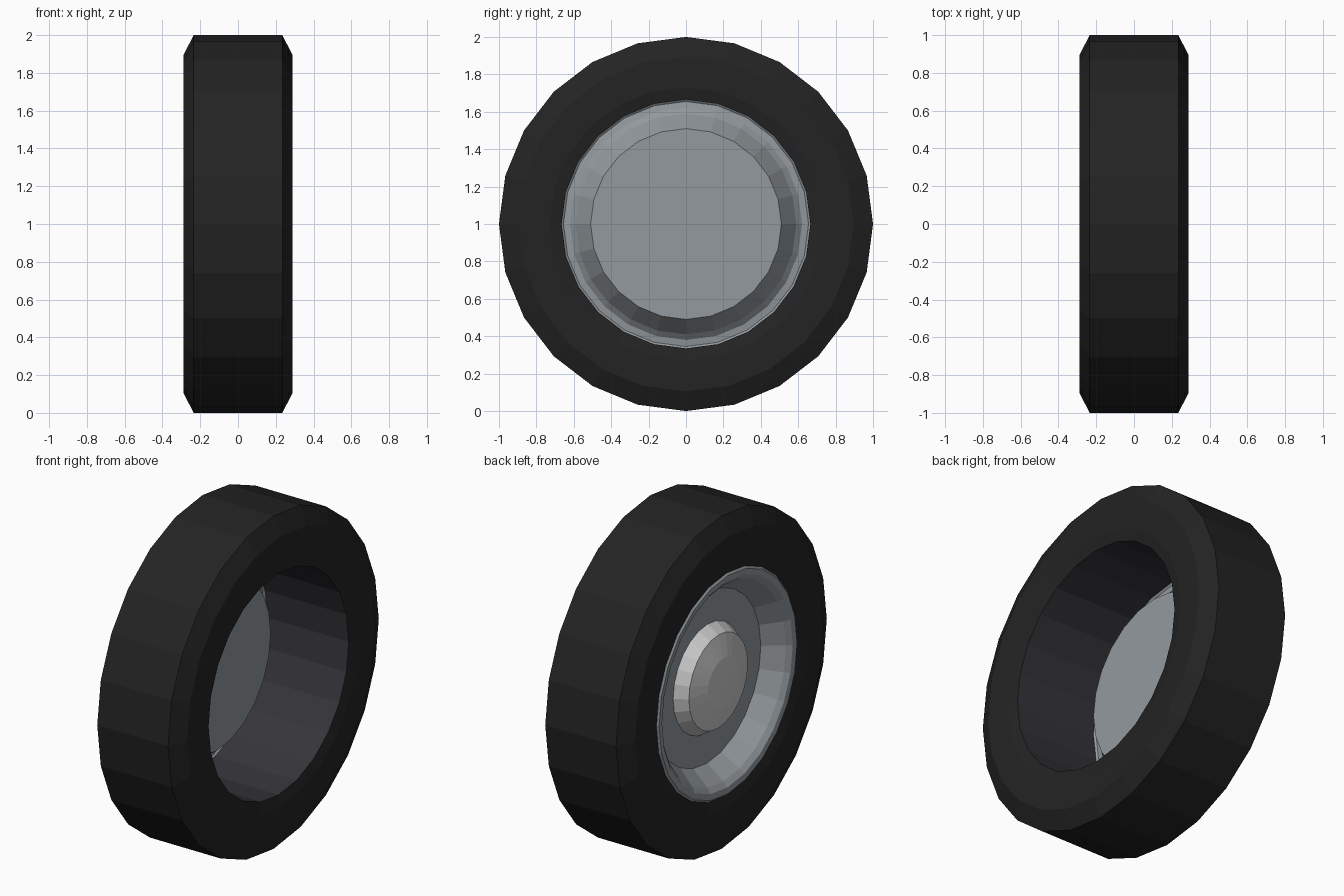
import bpy, bmesh, math

if "Cube" in bpy.data.objects:
    bpy.data.objects.remove(bpy.data.objects["Cube"])

SIDES = 24


def material(name, rgb):
    m = bpy.data.materials.new(name)
    m.diffuse_color = (*rgb, 1)
    m.use_nodes = True
    m.node_tree.nodes["Principled BSDF"].inputs["Base Color"].default_value = m.diffuse_color
    return m


def lathe(name, profile, mat, closed=False):
    """Spin (x, radius) points around the axle, an x-axis at z = 1."""
    bm = bmesh.new()
    rings = []
    for x, r in profile:
        if r == 0:
            rings.append([bm.verts.new((x, 0, 0))] * SIDES)
        else:
            rings.append([bm.verts.new((x, r * math.sin(math.tau * i / SIDES),
                                        r * math.cos(math.tau * i / SIDES)))
                          for i in range(SIDES)])
    pairs = list(zip(rings, rings[1:]))
    if closed:
        pairs.append((rings[-1], rings[0]))
    for a, b in pairs:
        for i in range(SIDES):
            j = (i + 1) % SIDES
            bm.faces.new(list(dict.fromkeys((a[i], a[j], b[j], b[i]))))
    bmesh.ops.recalc_face_normals(bm, faces=bm.faces)
    mesh = bpy.data.meshes.new(name)
    bm.to_mesh(mesh)
    bm.free()
    mesh.materials.append(mat)
    ob = bpy.data.objects.new(name, mesh)
    ob.location.z = 1
    bpy.context.collection.objects.link(ob)
    return ob


rubber = material("rubber", (0.017, 0.017, 0.017))
dark_metal = material("dark_metal", (0.035, 0.035, 0.043))
steel = material("steel", (0.29, 0.32, 0.34))
chrome = material("chrome", (0.62, 0.62, 0.61))

# Tire: bevelled tread and sidewalls, mirrored across the centre plane
half = [(0.27, 0.665), (0.285, 0.73), (0.288, 0.895), (0.235, 1.0)]
lathe("tire", half + [(-x, r) for x, r in reversed(half)], rubber)

# Inner barrel lining the hole
lathe("barrel", [(-0.27, 0.665), (0.27, 0.665)], dark_metal)

# Dished rim on the left side, open behind
lathe("rim", [(-0.27, 0.668), (-0.28, 0.655), (-0.275, 0.62), (-0.25, 0.59),
              (-0.14, 0.51), (-0.14, 0)], steel)

# Domed hub cap
lathe("hub_cap", [(-0.142, 0.325), (-0.215, 0.28), (-0.25, 0.15), (-0.265, 0)], chrome)
